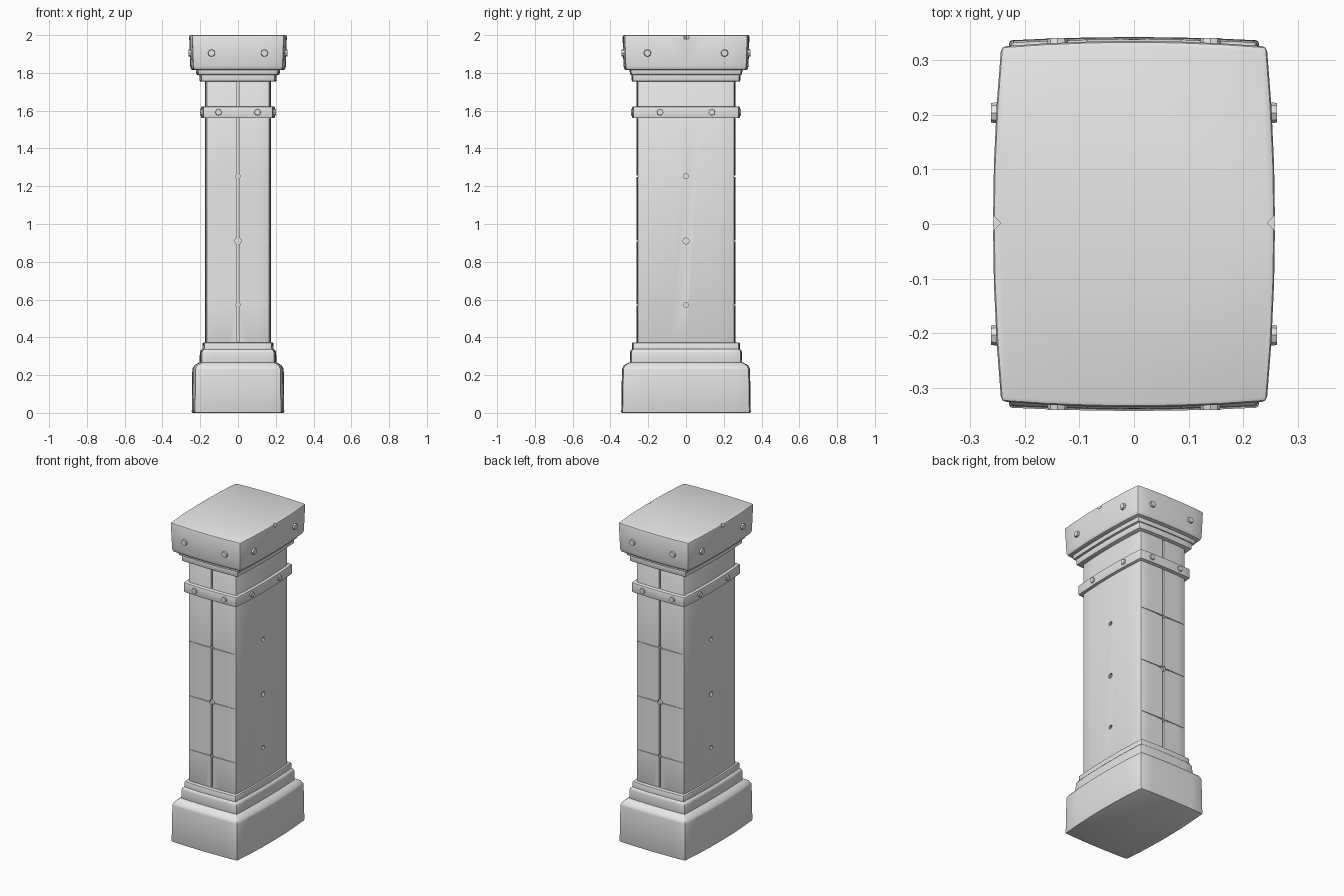
import bpy
import bmesh
from math import pi
from mathutils import Matrix, Vector

cube = bpy.data.objects.get("Cube")
if cube:
    bpy.data.objects.remove(cube, do_unlink=True)

stone = bpy.data.materials.new("pale_grey_stone")
stone.use_nodes = True
GREY = (0.8, 0.8, 0.8, 1)
stone.diffuse_color = GREY
stone.node_tree.nodes["Principled BSDF"].inputs["Base Color"].default_value = GREY


def make_object(name, bm):
    bmesh.ops.recalc_face_normals(bm, faces=bm.faces)
    mesh = bpy.data.meshes.new(name)
    bm.to_mesh(mesh)
    bm.free()
    mesh.materials.append(stone)
    obj = bpy.data.objects.new(name, mesh)
    bpy.context.collection.objects.link(obj)
    return obj


def smooth(obj):
    bpy.ops.object.select_all(action="DESELECT")
    bpy.context.view_layer.objects.active = obj
    obj.select_set(True)
    bpy.ops.object.shade_smooth_by_angle(angle=0.5)


def apply_modifier(obj, mod):
    bpy.context.view_layer.objects.active = obj
    bpy.ops.object.modifier_apply(modifier=mod.name)


def bowed_outline(hx, hy, bow_x, bow_y, steps=6):
    """Rectangle whose sides swell gently; hx and hy are the widest half sizes."""
    cx, cy = hx - bow_x, hy - bow_y
    points = []
    for i in range(steps):
        t = 2 * i / steps - 1
        points.append((t * cx, -cy - bow_y * (1 - t * t)))
    for i in range(steps):
        t = 2 * i / steps - 1
        points.append((cx + bow_x * (1 - t * t), t * cy))
    return points + [(-x, -y) for x, y in points]


def course(name, levels, bow_x=0.01, bow_y=0.006, bevel=0.006):
    """Loft bowed outlines given as (z, half width, half depth)."""
    bm = bmesh.new()
    rings = [[bm.verts.new((x, y, z)) for x, y in bowed_outline(hx, hy, bow_x, bow_y)]
             for z, hx, hy in levels]
    for low, high in zip(rings, rings[1:]):
        for i in range(len(low)):
            j = (i + 1) % len(low)
            bm.faces.new((low[i], low[j], high[j], high[i]))
    bm.faces.new(rings[0][::-1])
    bm.faces.new(rings[-1])
    obj = make_object(name, bm)
    mod = obj.modifiers.new("worn_edges", "BEVEL")
    mod.width, mod.segments, mod.limit_method, mod.angle_limit = bevel, 2, "ANGLE", 0.5
    apply_modifier(obj, mod)
    return obj


def box(bm, centre, size, turn=0):
    bmesh.ops.create_cube(bm, size=1, matrix=Matrix.Translation(centre)
                          @ Matrix.Rotation(turn, 4, "Z") @ Matrix.Diagonal((*size, 1)))


def peg(bm, centre, axis, radius, depth, taper=1, sides=10):
    turn = Vector(axis).to_track_quat("Z", "Y").to_matrix().to_4x4()
    bmesh.ops.create_cone(bm, cap_ends=True, segments=sides, radius1=radius,
                          radius2=radius * taper, depth=depth,
                          matrix=Matrix.Translation(centre) @ turn)


def carve(obj, bm):
    cutter = make_object("cutter", bm)
    cutter.hide_render = True
    mod = obj.modifiers.new("carving", "BOOLEAN")
    mod.operation, mod.solver, mod.object = "DIFFERENCE", "EXACT", cutter
    mod.use_self = True
    apply_modifier(obj, mod)
    bpy.data.objects.remove(cutter, do_unlink=True)


# Stepped foot
course("base_block", [(0, 0.245, 0.343), (0.235, 0.242, 0.339), (0.252, 0.23, 0.328),
                      (0.268, 0.206, 0.302)], 0.016)
course("base_lower_step", [(0.25, 0.204, 0.298), (0.325, 0.202, 0.296), (0.338, 0.19, 0.288)])
course("base_upper_step", [(0.32, 0.189, 0.287), (0.372, 0.187, 0.285)], bevel=0.004)

# Shaft with seams and drilled holes
shaft = course("shaft", [(0.36, 0.176, 0.261), (1.77, 0.176, 0.261)], 0.011, 0.004)
SEAMS = (0.572, 0.91, 1.253)
for side in (-1, 1):
    for z in SEAMS:
        bm = bmesh.new()
        box(bm, (0, side * 0.262, z), (0.5, 0.014, 0.006))
        carve(shaft, bm)
    bm = bmesh.new()
    box(bm, (0, side * 0.262, 1.075), (0.01, 0.03, 1.4))
    carve(shaft, bm)
    for z in SEAMS:
        middle = z == SEAMS[1]
        bm = bmesh.new()
        peg(bm, (0, side * 0.262, z), (0, side, 0), 0.018 if middle else 0.012, 0.04)
        peg(bm, (side * 0.175, 0, z), (side, 0, 0), 0.016 if middle else 0.013, 0.03)
        carve(shaft, bm)

# Collar, mouldings and cap
course("collar_band", [(1.56, 0.195, 0.285), (1.622, 0.195, 0.285)], 0.012)
course("lower_moulding", [(1.755, 0.203, 0.287), (1.797, 0.206, 0.29)], bevel=0.004)
course("upper_moulding", [(1.79, 0.22, 0.296), (1.825, 0.224, 0.3)], bevel=0.004)
cap = course("cap_block", [(1.815, 0.249, 0.325), (1.835, 0.253, 0.331), (2, 0.259, 0.336)],
             0.015, 0.01, 0.009)
for side in (-1, 1):
    bm = bmesh.new()
    box(bm, (side * 0.26, 0.002, 2), (0.022, 0.022, 0.04), pi / 4)
    carve(cap, bm)


# Rivets on the cap and the collar
def rivets(name, z, spread_x, spread_y, face_x, face_y, radius):
    bm = bmesh.new()
    for a in (-1, 1):
        for b in (-1, 1):
            peg(bm, (a * spread_x, b * face_y, z), (0, b, 0), radius, 0.024, 0.8, 8)
            peg(bm, (a * face_x, b * spread_y, z), (a, 0, 0), radius, 0.024, 0.8, 8)
    make_object(name, bm)


rivets("cap_rivets", 1.905, 0.14, 0.204, 0.25, 0.329, 0.022)
rivets("collar_rivets", 1.592, 0.103, 0.137, 0.188, 0.28, 0.02)

for obj in list(bpy.context.scene.objects):
    if obj.type == "MESH":
        smooth(obj)
